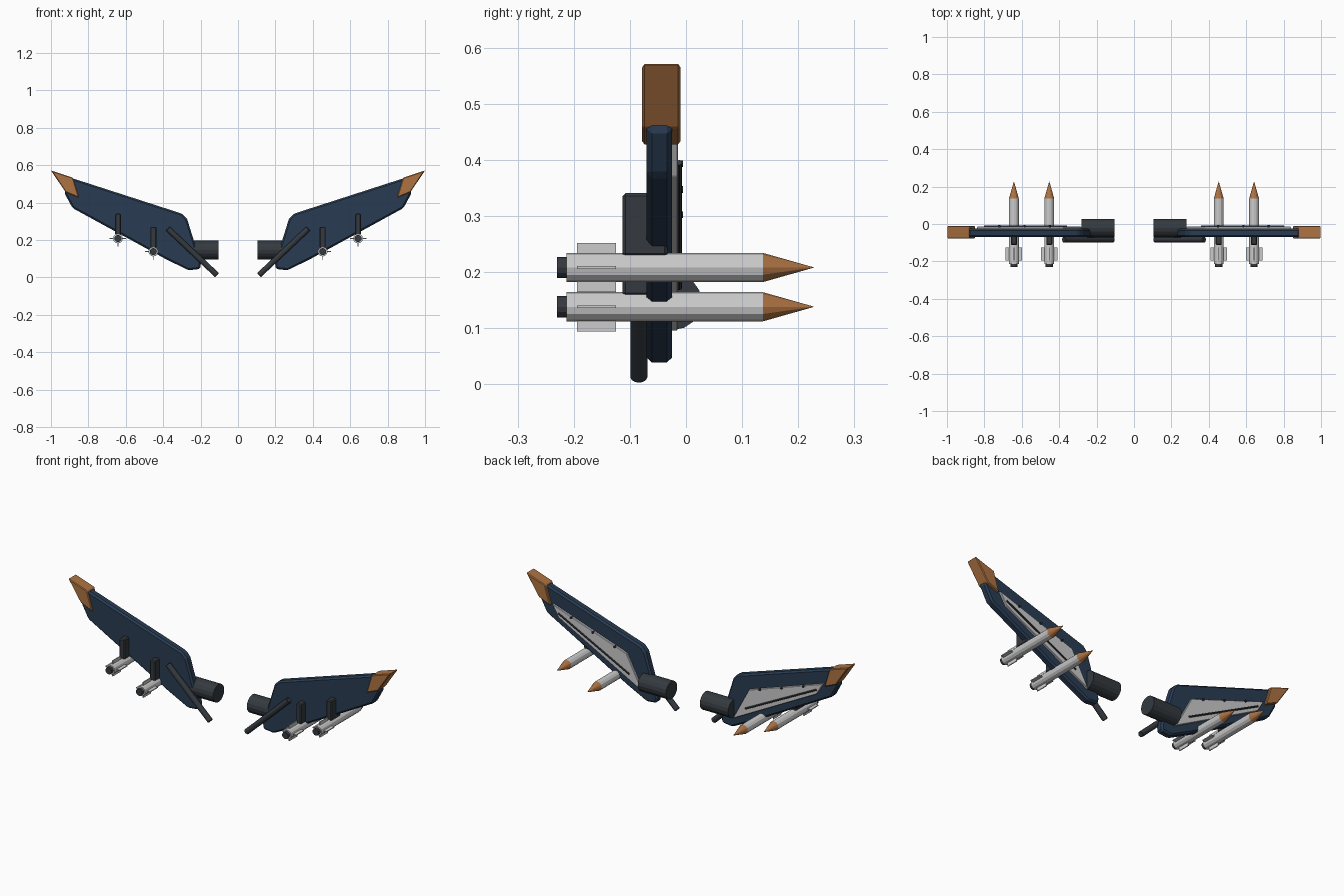
import bpy, bmesh
from mathutils import Vector, Matrix

if "Cube" in bpy.data.objects:
    bpy.data.objects.remove(bpy.data.objects["Cube"])


def material(name, rgb):
    m = bpy.data.materials.new(name)
    m.diffuse_color = (*rgb, 1)
    m.use_nodes = True
    m.node_tree.nodes["Principled BSDF"].inputs["Base Color"].default_value = m.diffuse_color
    return m


NAVY = material("navy", (0.022, 0.045, 0.085))
COPPER = material("copper", (0.42, 0.17, 0.055))
DARK = material("dark_metal", (0.035, 0.042, 0.05))
LIGHT = material("light_grey", (0.52, 0.54, 0.52))


def finish(name, bm, mat, bevel=0.0):
    """Turn the bmesh into an object, bevel it and mirror it to the left side."""
    bmesh.ops.recalc_face_normals(bm, faces=bm.faces)
    me = bpy.data.meshes.new(name)
    bm.to_mesh(me)
    bm.free()
    me.materials.append(mat)
    ob = bpy.data.objects.new(name, me)
    bpy.context.collection.objects.link(ob)
    if bevel:
        b = ob.modifiers.new("bevel", 'BEVEL')
        b.width, b.segments, b.limit_method = bevel, 1, 'ANGLE'
    ob.modifiers.new("mirror", 'MIRROR')
    return ob


def plate(name, outline, y0, y1, mat, bevel=0.0):
    """Extrude an (x, z) outline from y0 to y1."""
    bm = bmesh.new()
    face = bm.faces.new([bm.verts.new((x, y0, z)) for x, z in outline])
    new = bmesh.ops.extrude_face_region(bm, geom=[face])["geom"]
    bmesh.ops.translate(bm, vec=(0, y1 - y0, 0),
                        verts=[v for v in new if isinstance(v, bmesh.types.BMVert)])
    return finish(name, bm, mat, bevel)


def block(name, x, z, w, h, y0, y1, mat, bevel=0.0):
    a, b = w / 2, h / 2
    return plate(name, [(x - a, z - b), (x + a, z - b), (x + a, z + b), (x - a, z + b)],
                 y0, y1, mat, bevel)


def rod(name, a, b, r1, r2, sides, mat, bevel=0.0):
    """Cylinder or cone from point a to point b."""
    a, b = Vector(a), Vector(b)
    d = b - a
    mtx = Matrix.Translation((a + b) / 2) @ d.to_track_quat('Z', 'Y').to_matrix().to_4x4()
    bm = bmesh.new()
    bmesh.ops.create_cone(bm, cap_ends=True, segments=sides, radius1=r1, radius2=r2,
                          depth=d.length, matrix=mtx)
    return finish(name, bm, mat, bevel)


# Wing slab and its copper tip
plate("wing", [(0.885, 0.53), (0.297, 0.34), (0.272, 0.312), (0.198, 0.075), (0.203, 0.045),
               (0.265, 0.038), (0.39, 0.1), (0.885, 0.371), (0.93, 0.455)],
      -0.07, -0.025, NAVY, 0.009)
plate("wing_tip", [(1.0, 0.572), (0.882, 0.533), (0.85, 0.426), (0.922, 0.456)],
      -0.078, -0.01, COPPER, 0.004)

# Rear panel with a raised rail and bolts
plate("rear_panel", [(0.84, 0.437), (0.38, 0.282), (0.28, 0.095), (0.80, 0.37)],
      -0.03, -0.014, LIGHT, 0.002)
rod("panel_rail", (0.36, -0.012, 0.172), (0.80, -0.012, 0.395), 0.005, 0.005, 8, DARK)
for x, z in [(0.72, 0.393), (0.585, 0.347), (0.45, 0.302)]:
    rod("panel_bolt", (x, -0.02, z), (x, -0.005, z), 0.006, 0.006, 8, DARK)

# Root hinge barrel and the diagonal brace
rod("root_hinge", (0.105, -0.022, 0.147), (0.28, -0.022, 0.147), 0.05, 0.05, 16, DARK)
rod("diagonal_brace", (0.376, -0.084, 0.261), (0.112, -0.084, 0.012), 0.016, 0.016, 10,
    DARK, 0.003)

# Two rockets hung on pylons
for x, z in [(0.642, 0.208), (0.453, 0.138)]:
    block("pylon", x, z + 0.076, 0.032, 0.113, -0.113, -0.033, DARK, 0.005)
    rod("rocket_body", (x, -0.213, z), (x, 0.137, z), 0.026, 0.026, 12, LIGHT)
    rod("rocket_nose", (x, 0.137, z), (x, 0.227, z), 0.026, 0.0005, 12, COPPER)
    rod("rocket_nozzle", (x, -0.23, z), (x, -0.205, z), 0.019, 0.019, 12, DARK)
    block("rocket_fins_vertical", x, z, 0.005, 0.088, -0.194, -0.125, LIGHT)
    block("rocket_fins_horizontal", x, z, 0.088, 0.005, -0.194, -0.125, LIGHT)
